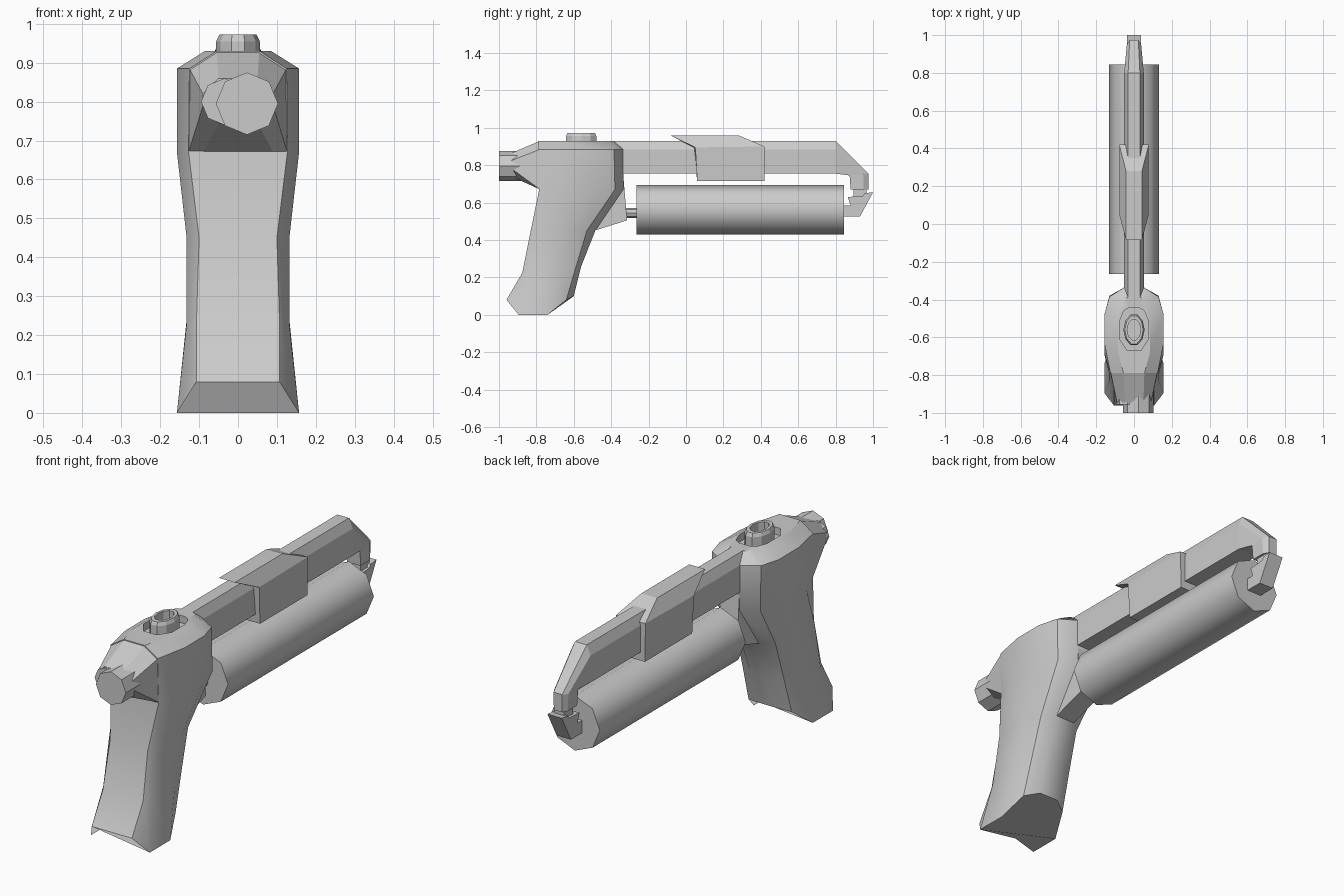
import bpy, bmesh, math
from mathutils import Matrix, Vector

if "Cube" in bpy.data.objects:
    bpy.data.objects.remove(bpy.data.objects["Cube"])


def finish(name, bm, angle=None):
    bmesh.ops.recalc_face_normals(bm, faces=bm.faces[:])
    me = bpy.data.meshes.new(name)
    bm.to_mesh(me)
    bm.free()
    ob = bpy.data.objects.new(name, me)
    bpy.context.collection.objects.link(ob)
    if angle:
        bpy.ops.object.select_all(action='DESELECT')
        ob.select_set(True)
        bpy.context.view_layer.objects.active = ob
        bpy.ops.object.shade_smooth_by_angle(angle=math.radians(angle))
    return ob


def loft(name, half_rings, angle=None, closed=False):
    """Mirror each half ring across x = 0 and skin the rings."""
    bm = bmesh.new()
    rings = []
    for half in half_rings:
        pts = list(half) + [(-x, y, z) for x, y, z in reversed(half)]
        rings.append([bm.verts.new(p) for p in pts])
    n = len(rings[0])
    pairs = list(zip(rings, rings[1:]))
    if closed:
        pairs.append((rings[-1], rings[0]))
    for a, b in pairs:
        for i in range(n):
            j = (i + 1) % n
            bm.faces.new((a[i], a[j], b[j], b[i]))
    if not closed:
        bm.faces.new(rings[0])
        bm.faces.new(rings[-1])
    return finish(name, bm, angle)


def plate(name, profile, w):
    """Extrude a y-z profile symmetrically in x."""
    bm = bmesh.new()
    f = bm.faces.new([bm.verts.new((-w, y, z)) for y, z in profile])
    ext = bmesh.ops.extrude_face_region(bm, geom=[f])
    vs = [v for v in ext['geom'] if isinstance(v, bmesh.types.BMVert)]
    bmesh.ops.translate(bm, verts=vs, vec=(2 * w, 0, 0))
    return finish(name, bm)


def rod(name, x, z, r, y0, y1, sides=8, angle=None):
    bm = bmesh.new()
    m = Matrix.Translation((x, (y0 + y1) / 2, z)) @ Matrix.Rotation(math.pi / 2, 4, 'X')
    bmesh.ops.create_cone(bm, cap_ends=True, segments=sides, radius1=r, radius2=r,
                          depth=y1 - y0, matrix=m)
    return finish(name, bm, angle)


# Grip and receiver body, with a shallow pocket in the top
loft("grip_body", [
    [(.05, -.60, .10), (.115, -.64, .08), (.157, -.74, 0), (.157, -.895, 0), (.107, -.96, .08)],
    [(.05, -.56, .26), (.11, -.59, .25), (.133, -.67, .23), (.133, -.835, .22), (.107, -.875, .225)],
    [(.05, -.485, .45), (.105, -.53, .45), (.132, -.62, .45), (.132, -.79, .45), (.10, -.83, .45)],
    [(.05, -.335, .67), (.13, -.38, .67), (.157, -.48, .67), (.157, -.69, .67), (.127, -.785, .67)],
    [(.05, -.335, .885), (.13, -.385, .885), (.157, -.48, .885), (.157, -.63, .885), (.125, -.79, .885)],
    [(.04, -.39, .93), (.06, -.41, .93), (.085, -.50, .93), (.085, -.68, .93), (.055, -.79, .93)],
    [(.03, -.445, .93), (.055, -.46, .93), (.075, -.51, .93), (.075, -.61, .93), (.035, -.67, .93)],
    [(.03, -.445, .895), (.055, -.46, .895), (.075, -.51, .895), (.075, -.61, .895), (.035, -.67, .895)],
], angle=32)

# Tapered rear housing
loft("rear_housing", [
    [(.055, -.78, .93), (.125, -.78, .885), (.127, -.78, .67), (.09, -.78, .67)],
    [(.05, -.945, .86), (.09, -.945, .82), (.09, -.945, .79), (.05, -.945, .745)],
])
rod("rear_knob", .023, .795, .08, -1.0, -.85)
rod("rear_side_knob", -.035, .80, .06, -.955, -.85)

# Raised ring on top
def ring_half(a, b, z):
    return [(a * math.sin(t), -.56 + b * math.cos(t), z)
            for t in (math.pi * (i + .5) / 5 for i in range(5))]

loft("top_ring", [ring_half(.056, .085, .89), ring_half(.056, .085, .955),
                  ring_half(.048, .078, .972), ring_half(.036, .056, .972),
                  ring_half(.036, .056, .89)], closed=True)

# Upper rail that bends down at the far end
def rail_section(outer, inner, w):
    o, i = Vector(outer), Vector(inner)
    mid = i.lerp(o, .74)
    return [(w * .6, *o), (w, *mid), (w, *i)]

loft("top_rail", [rail_section((-.43, .93), (-.43, .755), .052),
                  rail_section((.80, .93), (.80, .755), .052),
                  rail_section((.975, .755), (.875, .745), .038),
                  rail_section((.975, .67), (.88, .67), .036)])
plate("rail_neck", [(.895, .68), (.965, .68), (.965, .625), (.895, .625)], .025)
plate("end_hook", [(.83, .525), (.93, .525), (1.0, .655), (.955, .65), (.945, .635),
                   (.865, .63), (.88, .585), (.83, .585)], .038)

# Angular sleeve around the rail
loft("rail_sleeve", [
    [(.035, .06, .715), (.075, .06, .715), (.075, .42, .715), (.035, .42, .715)],
    [(.035, .04, .895), (.078, .05, .895), (.078, .42, .90), (.035, .42, .90)],
    [(.02, -.085, .96), (.042, -.085, .96), (.042, .28, .96), (.02, .28, .96)],
])

# Large lower tube with its mount
rod("lower_tube", 0, .5625, .1325, -.265, .845, angle=50)
rod("tube_pin", 0, .545, .027, -.36, -.25)
plate("tube_mount", [(-.345, .74), (-.335, .74), (-.315, .505), (-.49, .45), (-.46, .62)], .05)
